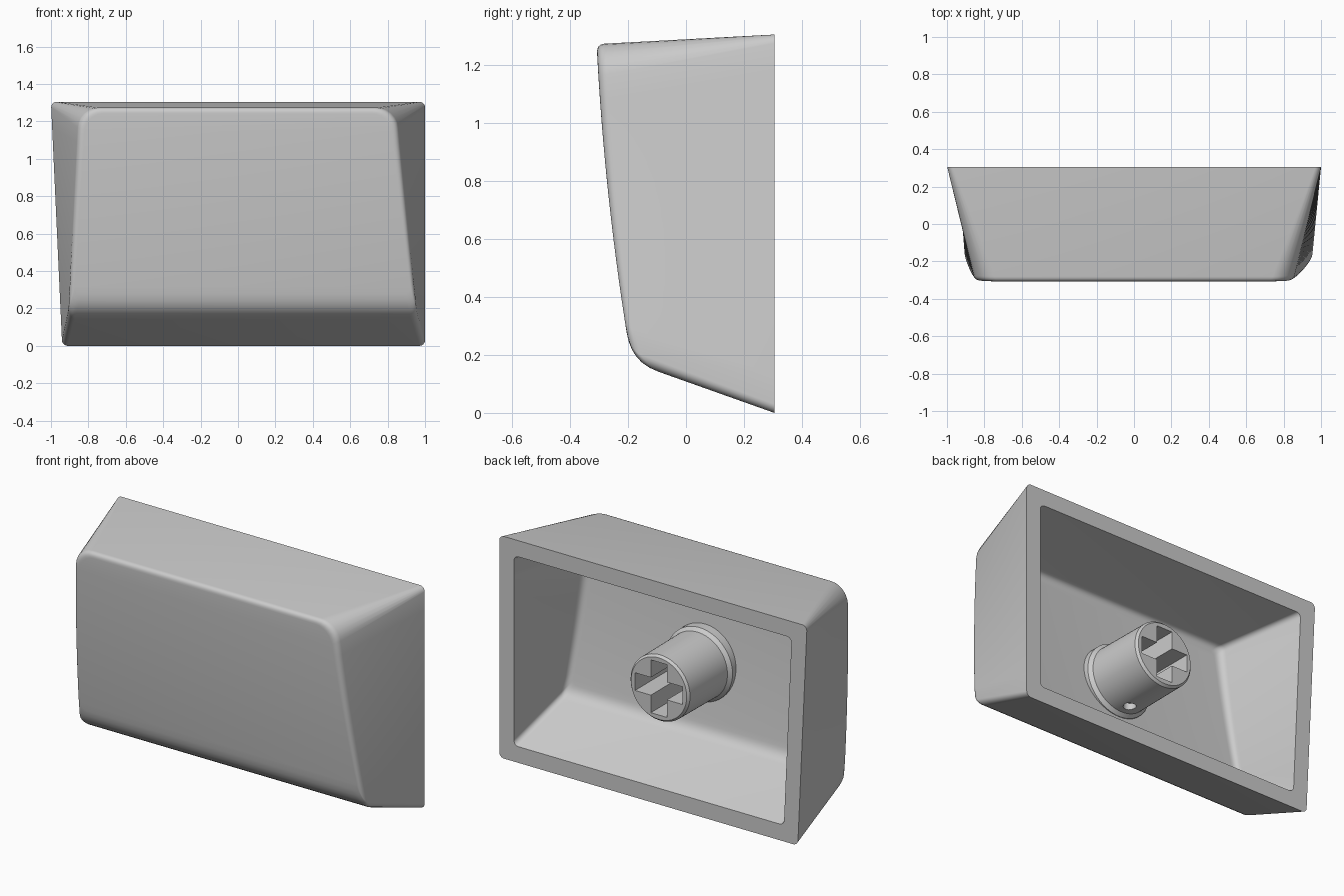
import bpy, bmesh, math
from mathutils import Vector

if "Cube" in bpy.data.objects:
    bpy.data.objects.remove(bpy.data.objects["Cube"])

ARC, MID, FIL = 6, 12, 6
BACK = 0.305


def front_y(z):
    # gently bowed front face profile
    u = (1.248 - z) / 1.0
    return -0.307 + 0.107 * u - 0.055 * u * (1 - u)


def ring(xl, xr, zb, zt, rb, rt, yfun):
    # rounded quad: left half going up, then right half going down
    # xl / xr hold the (bottom, top) x of each side
    rows = []
    for i in range(ARC + 1):
        a = math.pi / 2 * i / ARC
        rows.append((zb + rb * (1 - math.cos(a)), rb * (1 - math.sin(a))))
    for i in range(1, MID):
        rows.append((zb + rb + (zt - rt - zb - rb) * i / MID, 0))
    for i in range(ARC + 1):
        a = math.pi / 2 * i / ARC
        rows.append((zt - rt + rt * math.sin(a), rt * (1 - math.cos(a))))
    left, right = [], []
    for z, inset in rows:
        t = (z - zb) / (zt - zb)
        left.append(Vector((xl[0] + (xl[1] - xl[0]) * t + inset, yfun(z), z)))
        right.append(Vector((xr[0] + (xr[1] - xr[0]) * t - inset, yfun(z), z)))
    return left + right[::-1]


def skin(rim, xl, xr, zb, zt, rb, rt, yfun, r, r_bottom):
    # rim ring, then filleted rings running onto the front surface
    corner = ring(xl, xr, zb, zt, rb, rt, yfun)
    inner = ring((xl[0] + r, xl[1] + r), (xr[0] - r, xr[1] - r),
                 zb + r_bottom, zt - r, rb, rt * 0.85, yfun)
    half = len(corner) // 2
    start = []
    for i, (p, c) in enumerate(zip(rim, corner)):
        k = min(i, len(corner) - 1 - i)
        w = max(0.0, 1 - k / (ARC + 1))
        rad = r + (r_bottom - r) * w
        start.append(c + (p - c).normalized() * rad)
    rings = [rim]
    for s in range(FIL + 1):
        t = s / FIL
        rings.append([a * (1 - t) ** 2 + c * 2 * t * (1 - t) + b * t * t
                      for a, c, b in zip(start, corner, inner)])
    return rings


def finish(bm, name):
    bmesh.ops.recalc_face_normals(bm, faces=bm.faces)
    me = bpy.data.meshes.new(name)
    bm.to_mesh(me)
    bm.free()
    ob = bpy.data.objects.new(name, me)
    bpy.context.collection.objects.link(ob)
    return ob


def smooth(ob, deg=32):
    bpy.ops.object.select_all(action='DESELECT')
    ob.select_set(True)
    bpy.context.view_layer.objects.active = ob
    bpy.ops.object.shade_smooth_by_angle(angle=math.radians(deg))


# hollow cap: outer skin, flat back rim and inner cavity in one mesh
flat = lambda z: BACK
outer = skin(ring((-0.94, -1.0), (1.0, 1.0), 0, 1.305, 0.03, 0.03, flat),
             (-0.905, -0.845), (0.955, 0.84), 0.175, 1.272, 0.04, 0.11,
             front_y, 0.03, 0.1)
inner = skin(ring((-0.85, -0.9), (0.905, 0.905), 0.095, 1.21, 0.03, 0.03, flat),
             (-0.83, -0.76), (0.855, 0.76), 0.265, 1.165, 0.03, 0.03,
             lambda z: front_y(z) + 0.1, 0.04, 0.05)
bm = bmesh.new()
rows = [[bm.verts.new(p) for p in r] for r in inner[::-1] + outer]
n = len(rows[0])
for a, b in zip(rows, rows[1:]):
    for i in range(n):
        j = (i + 1) % n
        bm.faces.new((a[i], a[j], b[j], b[i]))
for row in (rows[0], rows[-1]):
    for i in range(n // 2 - 1):
        bm.faces.new((row[i], row[i + 1], row[n - 2 - i], row[n - 1 - i]))
smooth(finish(bm, "cap_shell"))

# round stem with a collar at its foot
SZ = 0.65
profile = [(0.215, -0.2), (0.215, -0.125), (0.196, -0.105), (0.193, 0.238), (0.181, 0.252)]
bm = bmesh.new()
SEG = 64
loops = [[bm.verts.new((r * math.cos(2 * math.pi * i / SEG), y,
                        SZ + r * math.sin(2 * math.pi * i / SEG)))
          for i in range(SEG)] for r, y in profile]
for a, b in zip(loops, loops[1:]):
    for i in range(SEG):
        j = (i + 1) % SEG
        bm.faces.new((a[i], a[j], b[j], b[i]))
bm.faces.new(loops[0])
bm.faces.new(loops[-1])
stem = finish(bm, "stem")

# cross-shaped socket cutter
L, W = 0.155, 0.052
cross = [(W, W), (W, L), (-W, L), (-W, W), (-L, W), (-L, -W),
         (-W, -W), (-W, -L), (W, -L), (W, -W), (L, -W), (L, W)]
bm = bmesh.new()
f = bm.faces.new([bm.verts.new((x, -0.08, SZ + z)) for x, z in cross])
ext = bmesh.ops.extrude_face_region(bm, geom=[f])
bmesh.ops.translate(bm, vec=(0, 0.4, 0),
                    verts=[v for v in ext["geom"] if isinstance(v, bmesh.types.BMVert)])
socket = finish(bm, "socket_cutter")

# small vent hole cutter under the stem
bm = bmesh.new()
bmesh.ops.create_cone(bm, cap_ends=True, segments=24, radius1=0.035, radius2=0.035, depth=0.2)
bmesh.ops.translate(bm, vec=(0, -0.035, SZ - 0.2), verts=bm.verts)
vent = finish(bm, "vent_cutter")

for cutter in (socket, vent):
    mod = stem.modifiers.new(cutter.name, 'BOOLEAN')
    mod.operation = 'DIFFERENCE'
    mod.solver = 'EXACT'
    mod.object = cutter
    bpy.context.view_layer.objects.active = stem
    bpy.ops.object.modifier_apply(modifier=mod.name)
    bpy.data.objects.remove(cutter)
smooth(stem)
